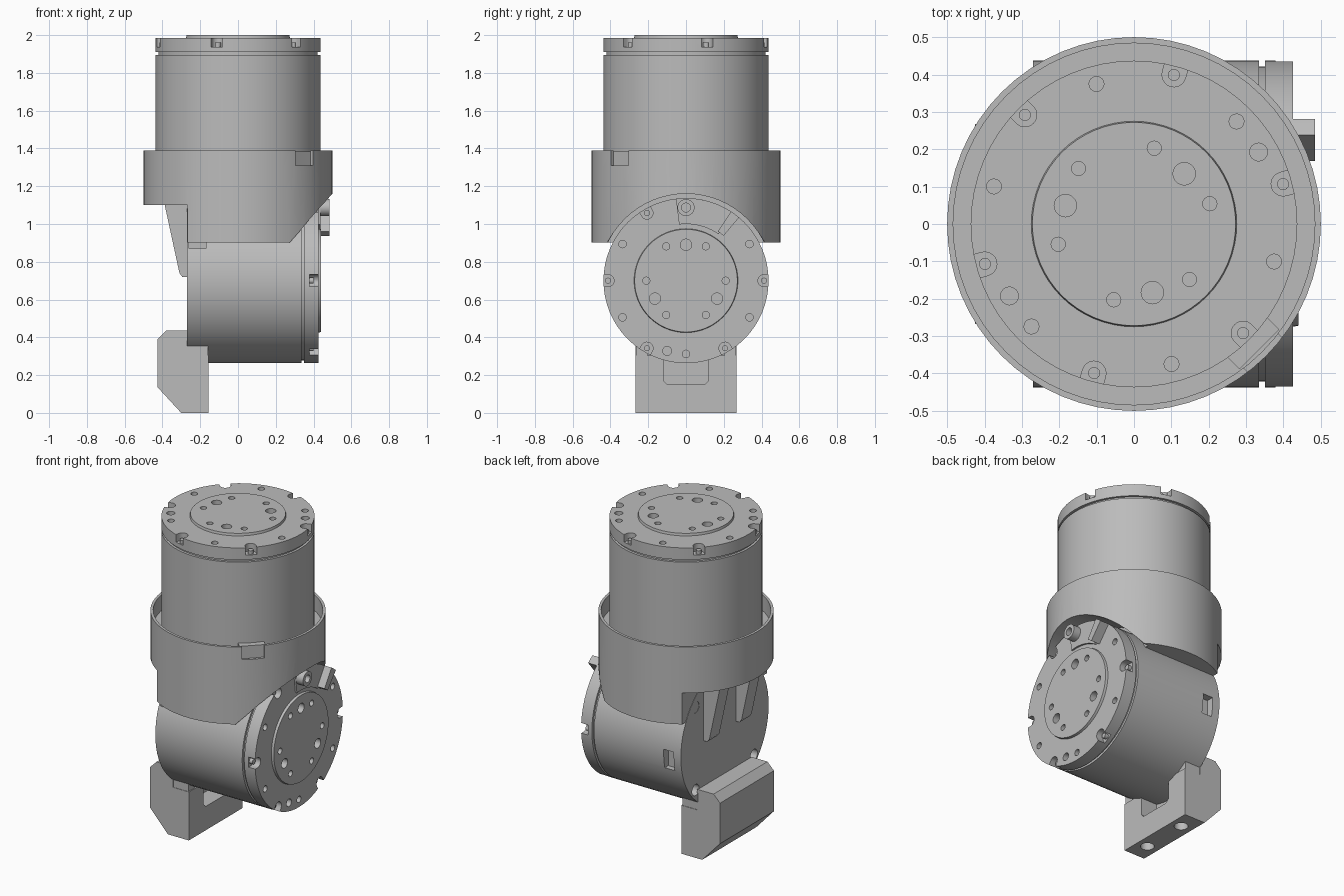
import bpy, bmesh
from math import sin, cos, pi, radians
from mathutils import Matrix, Vector

old = bpy.data.objects.get("Cube")
if old:
    bpy.data.objects.remove(old, do_unlink=True)

grey = bpy.data.materials.new("machined_grey")
grey.use_nodes = True
grey.diffuse_color = (0.5, 0.5, 0.5, 1)
grey.node_tree.nodes["Principled BSDF"].inputs["Base Color"].default_value = (0.5, 0.5, 0.5, 1)

# Axis swaps: local z becomes world x, or world -y
ALONG_X = Matrix(((0, 0, 1, 0), (1, 0, 0, 0), (0, 1, 0, 0), (0, 0, 0, 1)))
ALONG_Y = Matrix.Rotation(pi / 2, 4, "X")
I4 = Matrix.Identity(4)


def prism(bm, pts, z0, z1, mat=I4):
    """Extrude a flat outline from z0 to z1."""
    low = [bm.verts.new(mat @ Vector((x, y, z0))) for x, y in pts]
    top = [bm.verts.new(mat @ Vector((x, y, z1))) for x, y in pts]
    bm.faces.new(low[::-1])
    bm.faces.new(top)
    n = len(pts)
    for i in range(n):
        j = (i + 1) % n
        bm.faces.new((low[i], low[j], top[j], top[i]))


def circle(r, n=64, cx=0, cy=0):
    return [(cx + r * cos(2 * pi * i / n), cy + r * sin(2 * pi * i / n)) for i in range(n)]


def rect(x0, x1, y0, y1):
    return [(x0, y0), (x1, y0), (x1, y1), (x0, y1)]


def at(r, deg):
    return r * cos(radians(deg)), r * sin(radians(deg))


def sector(r0, r1, a0, a1, n=10):
    steps = [a0 + (a1 - a0) * i / n for i in range(n + 1)]
    return [at(r1, a) for a in steps] + [at(r0, a) for a in reversed(steps)]


def finish(bm, name):
    bmesh.ops.recalc_face_normals(bm, faces=bm.faces)
    mesh = bpy.data.meshes.new(name)
    bm.to_mesh(mesh)
    bm.free()
    mesh.materials.append(grey)
    ob = bpy.data.objects.new(name, mesh)
    bpy.context.collection.objects.link(ob)
    return ob


def solid(name, *parts):
    bm = bmesh.new()
    for part in parts:
        prism(bm, *part)
    return finish(bm, name)


def boolean(ob, cutter, op="DIFFERENCE"):
    mod = ob.modifiers.new("cut", "BOOLEAN")
    mod.operation, mod.object, mod.solver = op, cutter, "EXACT"
    bpy.context.view_layer.objects.active = ob
    bpy.ops.object.modifier_apply(modifier=mod.name)
    bpy.data.objects.remove(cutter, do_unlink=True)


def smooth(ob):
    bpy.ops.object.select_all(action="DESELECT")
    ob.select_set(True)
    bpy.context.view_layer.objects.active = ob
    bpy.ops.object.shade_smooth_by_angle(angle=radians(25))


def actuator(name, mat):
    """Turned motor body with a drilled and notched output flange."""
    R = 0.437
    profile = [(0, 0), (R, 0), (R, 0.605), (0.422, 0.605), (0.422, 0.62), (R, 0.62),
               (R, 0.695), (0.275, 0.695), (0.272, 0.71), (0, 0.71)]
    bm = bmesh.new()
    vs = [bm.verts.new((r, 0, z)) for r, z in profile]
    es = [bm.edges.new(pair) for pair in zip(vs, vs[1:])]
    bmesh.ops.spin(bm, geom=vs + es, cent=(0, 0, 0), axis=(0, 0, 1),
                   angle=2 * pi, steps=64, use_duplicate=False)
    bmesh.ops.remove_doubles(bm, verts=bm.verts, dist=1e-4)
    bmesh.ops.transform(bm, matrix=mat, verts=bm.verts)
    body = finish(bm, name + "_body")

    cuts, bolts = [], []
    arc = [(0.413 + 0.032 * cos(a), 0.032 * sin(a))
           for a in (pi / 2 + pi * i / 10 for i in range(11))]
    for k in range(6):
        turn = mat @ Matrix.Rotation(radians(15 + 60 * k), 4, "Z")
        cuts.append((arc + [(0.5, -0.032), (0.5, 0.032)], 0.648, 0.75, turn))
        bolts.append((circle(0.016, 16, 0.413), 0.64, 0.67, turn))
        cuts.append((circle(0.02, 16, *at(0.388, 45 + 60 * k)), 0.66, 0.75, mat))
        cuts.append((circle(0.019, 16, *at(0.21, 15 + 60 * k)), 0.67, 0.75, mat))
    for k in range(3):
        cuts.append((circle(0.03, 20, *at(0.19, 45 + 120 * k)), 0.67, 0.75, mat))
    for a in (30, 210):
        cuts.append((circle(0.024, 16, *at(0.385, a)), 0.66, 0.75, mat))
    boolean(body, solid("cutter", *cuts))
    smooth(solid(name + "_bolts", *bolts))
    return body


upper = actuator("upper_actuator", Matrix.Translation((0, 0, 1.29)))
smooth(upper)

# Lower actuator lies along x; its rear end has screw holes and side pockets
axis = Matrix.Translation((0, 0, 0.7)) @ ALONG_X
lower = actuator("lower_actuator",
                 Matrix.Translation((-0.27, 0, 0)) @ axis @ Matrix.Rotation(pi / 4, 4, "Z"))
rear = [(circle(0.035, 20, y, z), -0.4, -0.2, axis) for y in (-0.29, 0.29) for z in (-0.26, 0.26)]
rear.append((rect(-0.22, -0.15, 0.39, 0.6), 0.6, 0.72))
rear.append((rect(-0.26, -0.17, -0.6, -0.37), 0.87, 0.95))
boolean(lower, solid("cutter", *rear))
smooth(lower)

# Collar: a round cup trimmed by a stepped and slanted side outline
collar = solid("collar", (circle(0.5), 0.85, 1.39))
outline = [(-0.6, 1.1), (-0.268, 1.1), (-0.268, 0.903), (0.275, 0.903),
           (0.52, 1.18), (0.6, 1.5), (-0.6, 1.5)]
boolean(collar, solid("cutter", (outline, -0.7, 0.7, ALONG_Y)), "INTERSECT")
boolean(collar, solid("cutter", (circle(0.484), 1.29, 1.6)))
boolean(collar, solid("cutter", (circle(0.46), 0.24, 0.8, axis)))
# Cable window in the rim
window = Matrix.Rotation(-pi / 4, 4, "Z")
boolean(collar, solid("cutter", (rect(0.46, 0.6, -0.065, 0.065), 1.31, 1.5, window)))
smooth(collar)
solid("window_pad", (rect(0.43, 0.474, -0.075, 0.075), 1.28, 1.385, window))

# Tapered ribs under the collar step
rib = [(-0.39, 1.11), (-0.31, 0.74), (-0.295, 0.72), (-0.26, 0.72), (-0.26, 1.11)]
solid("ribs", *[(rib, y - 0.05, y + 0.05, ALONG_Y) for y in (-0.16, 0.16)])

# Stop plate, boss and block near the rim of the lower flange
stop = solid("stop_plate", (sector(0.3, 0.437, 55, 97), 0.42, 0.436, axis),
             (sector(0.31, 0.437, 50, 57), 0.42, 0.485, axis))
boss = solid("stop_boss", (circle(0.045, 24, 0, 0.387), 0.42, 0.485, axis))
boolean(boss, solid("cutter", (circle(0.024, 16, 0, 0.387), 0.44, 0.6, axis)))
smooth(boss)

# Foot: chamfered block with a centre slot and two mounting holes
foot_outline = [(-0.3, 0), (-0.155, 0), (-0.155, 0.305), (-0.265, 0.305), (-0.265, 0.435),
                (-0.38, 0.435), (-0.425, 0.39), (-0.425, 0.135), (-0.31, 0.01)]
foot = solid("foot", (foot_outline, -0.268, 0.268, ALONG_Y))
slot = [(-0.12, 0.6), (-0.12, 0.17), (-0.1, 0.15), (0.1, 0.15), (0.12, 0.17), (0.12, 0.6)]
boolean(foot, solid("cutter", (slot, -0.27, 0, ALONG_X)))
boolean(foot, solid("cutter", *[(circle(0.04, 24, -0.225, y), -0.1, 0.1) for y in (-0.15, 0.15)]))
smooth(foot)

# Posts joining the foot to the lower actuator
solid("foot_posts", *[(rect(-0.265, -0.16, y - 0.03, y + 0.03), 0.29, 0.37) for y in (-0.235, 0.235)])
